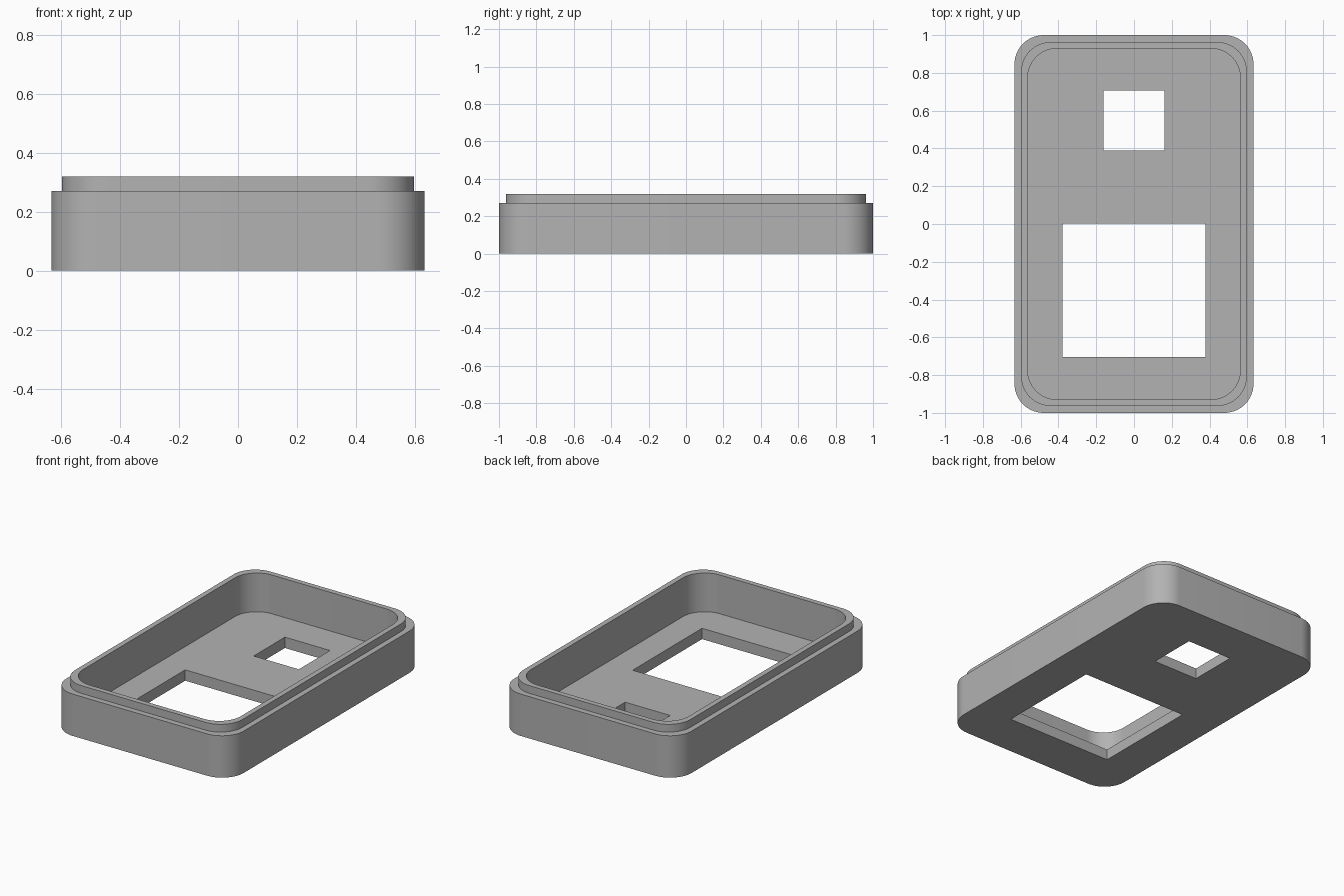
import bpy
import bmesh
from math import sin, cos, pi, radians

default = bpy.data.objects.get("Cube")
if default:
    bpy.data.objects.remove(default)

RADIUS = 0.155
SEGMENTS = 14

grey = bpy.data.materials.new("matte grey")
grey.use_nodes = True
colour = (0.45, 0.45, 0.45, 1)
grey.diffuse_color = colour
grey.node_tree.nodes["Principled BSDF"].inputs["Base Color"].default_value = colour


def rounded_ring(bm, half_x, half_y, z):
    """Rounded rectangle of vertices, counter-clockwise."""
    ring = []
    for quarter, (sx, sy) in enumerate([(1, 1), (-1, 1), (-1, -1), (1, -1)]):
        for i in range(SEGMENTS + 1):
            a = (quarter + i / SEGMENTS) * pi / 2
            ring.append(bm.verts.new((sx * (half_x - RADIUS) + RADIUS * cos(a),
                                      sy * (half_y - RADIUS) + RADIUS * sin(a), z)))
    return ring


def finish(bm, name):
    bmesh.ops.recalc_face_normals(bm, faces=bm.faces)
    mesh = bpy.data.meshes.new(name)
    bm.to_mesh(mesh)
    bm.free()
    obj = bpy.data.objects.new(name, mesh)
    bpy.context.collection.objects.link(obj)
    mesh.materials.append(grey)
    return obj


# Tray: outer wall, step, raised lip and cavity, as one stack of rings
bm = bmesh.new()
profile = [(0.633, 1.0, 0), (0.633, 1.0, 0.27), (0.597, 0.963, 0.27),
           (0.597, 0.963, 0.32), (0.563, 0.929, 0.32), (0.563, 0.929, 0.07)]
rings = [rounded_ring(bm, *p) for p in profile]
for low, high in zip(rings, rings[1:]):
    for i in range(len(low)):
        j = (i + 1) % len(low)
        bm.faces.new((low[i], low[j], high[j], high[i]))
bm.faces.new(rings[0])
bm.faces.new(rings[-1])
tray = finish(bm, "tray")


def cut_window(name, half_x, y0, y1):
    """Cut a rectangular opening through the floor."""
    cutter_bm = bmesh.new()
    bmesh.ops.create_cube(cutter_bm, size=1)
    for v in cutter_bm.verts:
        v.co = (v.co.x * 2 * half_x, (y0 + y1) / 2 + v.co.y * (y1 - y0), v.co.z * 0.3)
    cutter = finish(cutter_bm, name)
    cutter.hide_render = True
    mod = tray.modifiers.new(name, "BOOLEAN")
    mod.operation = "DIFFERENCE"
    mod.solver = "EXACT"
    mod.object = cutter
    bpy.context.view_layer.objects.active = tray
    bpy.ops.object.modifier_apply(modifier=mod.name)
    bpy.data.objects.remove(cutter)


# Floor openings
cut_window("large_window", 0.379, -0.705, 0.003)
cut_window("small_window", 0.161, 0.39, 0.708)

# Smooth corners, sharp edges
bpy.ops.object.select_all(action="DESELECT")
tray.select_set(True)
bpy.context.view_layer.objects.active = tray
bpy.ops.object.shade_smooth_by_angle(angle=radians(30))
